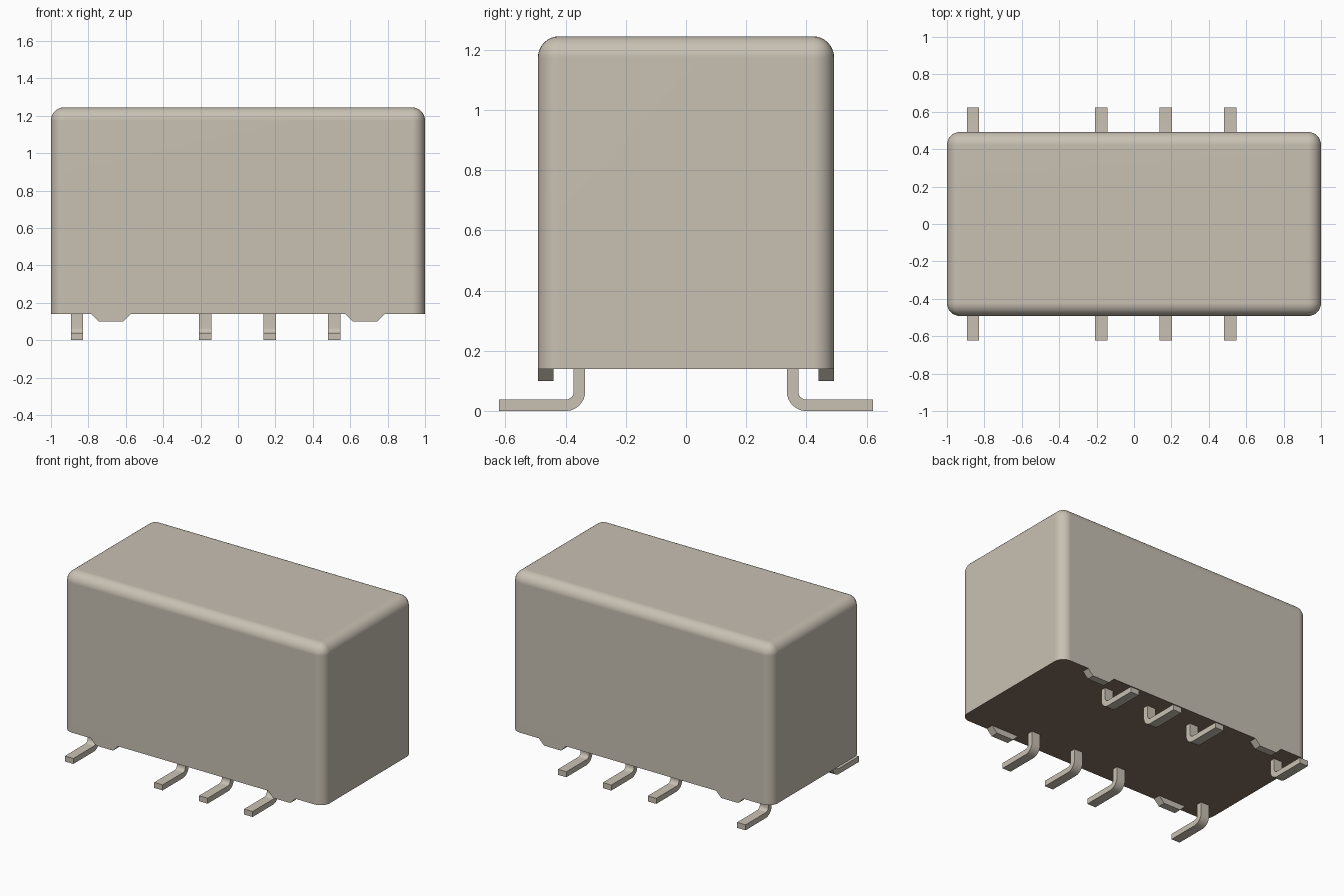
import bpy, bmesh, math

old = bpy.data.objects.get("Cube")
if old:
    bpy.data.objects.remove(old, do_unlink=True)


def material(name, rgb):
    m = bpy.data.materials.new(name)
    m.use_nodes = True
    m.diffuse_color = (*rgb, 1)
    m.node_tree.nodes["Principled BSDF"].inputs["Base Color"].default_value = (*rgb, 1)
    return m


BEIGE = material("warm beige", (0.58, 0.53, 0.45))
BROWN = material("dark brown", (0.24, 0.165, 0.115))


def finish(bm, name, mats):
    bmesh.ops.recalc_face_normals(bm, faces=bm.faces[:])
    mesh = bpy.data.meshes.new(name)
    bm.to_mesh(mesh)
    bm.free()
    obj = bpy.data.objects.new(name, mesh)
    bpy.context.collection.objects.link(obj)
    for m in mats:
        mesh.materials.append(m)
    bpy.ops.object.select_all(action="DESELECT")
    obj.select_set(True)
    bpy.context.view_layer.objects.active = obj
    bpy.ops.object.shade_smooth_by_angle(angle=math.radians(30))
    return obj


def prism(name, points, offset):
    """Solid made by extruding a closed outline of 3D points."""
    bm = bmesh.new()
    face = bm.faces.new([bm.verts.new(p) for p in points])
    ext = bmesh.ops.extrude_face_region(bm, geom=[face])
    verts = [g for g in ext["geom"] if isinstance(g, bmesh.types.BMVert)]
    bmesh.ops.translate(bm, verts=verts, vec=offset)
    return finish(bm, name, [BEIGE])


# Case: rounded box with a sharp lower rim and a brown underside
HALF_Y, BOTTOM, TOP = 0.492, 0.14, 1.245
bm = bmesh.new()
bmesh.ops.create_cube(bm, size=1)
for v in bm.verts:
    v.co = (v.co.x * 2, v.co.y * 2 * HALF_Y, BOTTOM if v.co.z < 0 else TOP)
round_edges = [e for e in bm.edges if max(v.co.z for v in e.verts) > 1]
bmesh.ops.bevel(bm, geom=round_edges, offset=0.07, offset_type="OFFSET",
                segments=8, profile=0.5, affect="EDGES")
bm.normal_update()
for f in bm.faces:
    f.material_index = 1 if f.normal.z < -0.9 else 0
case = finish(bm, "case", [BEIGE, BROWN])
normals = case.modifiers.new("even shading", "WEIGHTED_NORMAL")
normals.keep_sharp = True


# Pin outline in (y, z): upright leg, round bend, flat foot pointing outward
def arc(radius, steps=8):
    cy, cz = 0.40, 0.065
    return [(cy - radius * math.cos(a), cz - radius * math.sin(a))
            for a in (i * math.pi / 2 / steps for i in range(steps + 1))]


PIN = ([(0.335, 0.16)] + arc(0.065) + [(0.622, 0.0), (0.622, 0.038)]
       + arc(0.027)[::-1] + [(0.373, 0.16)])
PIN_W = 0.065

# Standoff outline in (x, z)
STANDOFF = [(-0.105, BOTTOM), (-0.065, 0.10), (0.065, 0.10), (0.105, BOTTOM)]

for side, sy in (("front", -1), ("back", 1)):
    for i, x in enumerate((-0.86, -0.175, 0.17, 0.515)):
        prism(f"{side}_pin_{i + 1}",
              [(x - PIN_W / 2, sy * y, z) for y, z in PIN], (PIN_W, 0, 0))
    for end, cx in (("right", -0.68), ("left", 0.68)):
        prism(f"{side}_{end}_standoff",
              [(cx + x, sy * HALF_Y, z) for x, z in STANDOFF], (0, -sy * 0.052, 0))
